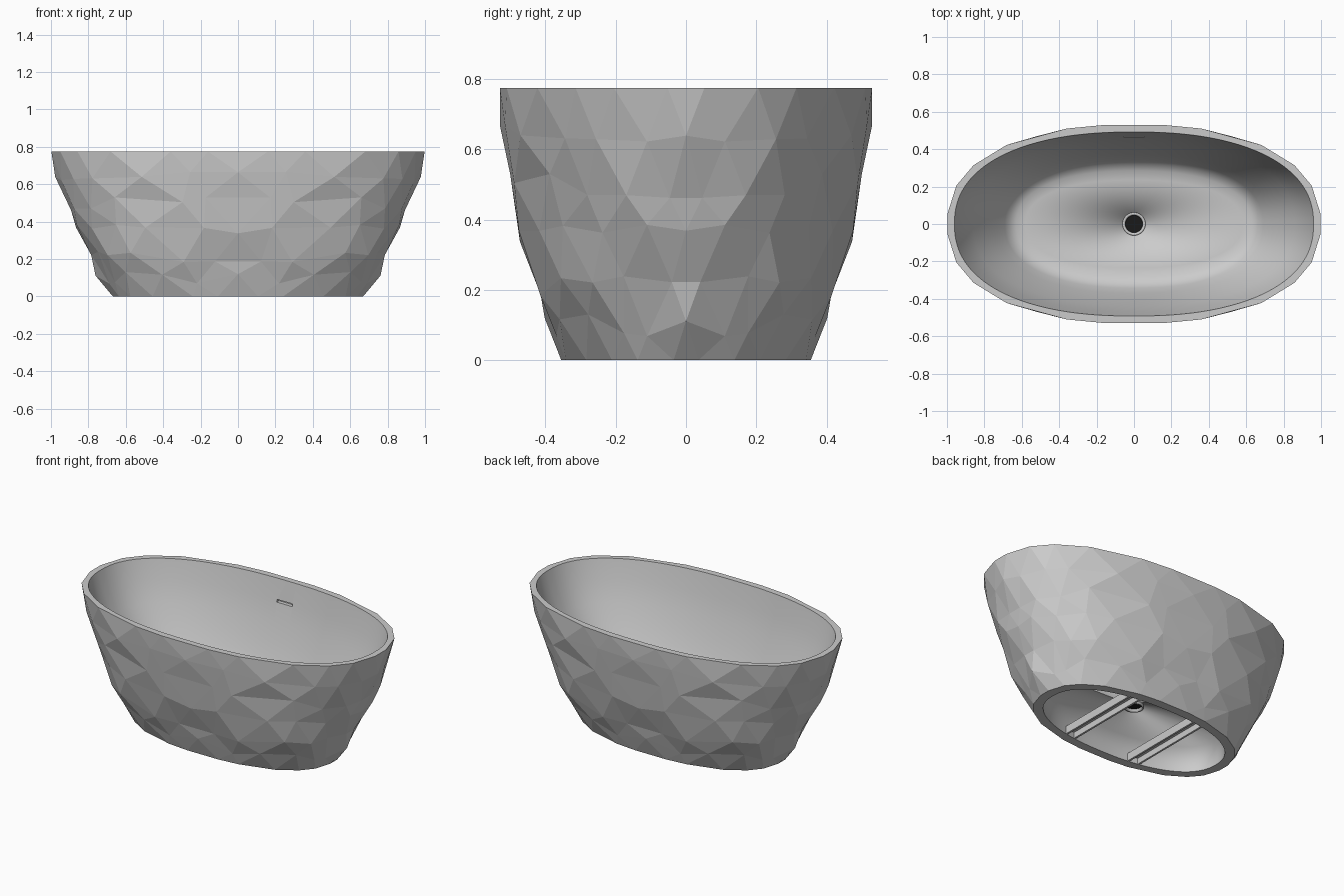
import bpy, bmesh, random
from math import sin, cos, pi, radians, copysign
from mathutils import Vector

if "Cube" in bpy.data.objects:
    bpy.data.objects.remove(bpy.data.objects["Cube"])

random.seed(7)


def oval(a, b, z, t, p=2.3):
    """Point on a superellipse at angle t (degrees)."""
    c, s = cos(radians(t)), sin(radians(t))
    return Vector((a * copysign(abs(c) ** (2 / p), c), b * copysign(abs(s) ** (2 / p), s), z))


def add_object(name, bm):
    bmesh.ops.recalc_face_normals(bm, faces=bm.faces)
    me = bpy.data.meshes.new(name)
    bm.to_mesh(me)
    bm.free()
    ob = bpy.data.objects.new(name, me)
    bpy.context.collection.objects.link(ob)
    return ob


def mark_sharp(bm, angle=32):
    for e in bm.edges:
        if len(e.link_faces) == 2 and e.calc_face_angle(0) > radians(angle):
            e.smooth = False


# Outer wall profile: height, half length, half width
PROFILE = [(0, .67, .357), (.1, .735, .40), (.27, .82, .455),
           (.37, .865, .478), (.6, .957, .518), (.775, 1.0, .533)]


def outer_size(z):
    for (z0, a0, b0), (z1, a1, b1) in zip(PROFILE, PROFILE[1:]):
        if z <= z1:
            f = (z - z0) / (z1 - z0)
            return a0 + (a1 - a0) * f, b0 + (b1 - b0) * f
    return PROFILE[-1][1:]


# Facet corner angles, mirrored into all four quarters
Q = [4, 19.5, 33, 50, 72, 83]
EVEN = Q + [180 - q for q in Q[::-1]] + [180 + q for q in Q] + [360 - q for q in Q[::-1]]
N = len(EVEN)
ODD = [(EVEN[j] + (EVEN[j - 1] - (360 if j == 0 else 0))) / 2 for j in range(N)]

bm = bmesh.new()

# Faceted outside: staggered rings with symmetric jitter
heights = [0, .105, .215, .355, .50, .65, .775]
rings = []
for r, h in enumerate(heights):
    jit, ring = {}, []
    for t in (ODD if r % 2 else EVEN):
        c, s = cos(radians(t)), sin(radians(t))
        key = (round(abs(c) * 50), round(abs(s) * 50))
        if key not in jit:
            jit[key] = [random.uniform(-1, 1) for _ in range(3)]
        dz, dt, dr = jit[key] if 0 < r < len(heights) - 1 else (0, 0, 0)
        side = 0 if abs(c * s) < 1e-6 else copysign(1, c * s)
        z = h + dz * .04
        a, b = outer_size(z)
        k = 1 + dr * (.03 if r < 3 else .012)
        ring.append(bm.verts.new(oval(a * k, b * k, z, t + side * dt * 3)))
    rings.append(ring)
for r in range(len(rings) - 1):
    e, o = (rings[r], rings[r + 1]) if r % 2 == 0 else (rings[r + 1], rings[r])
    for j in range(N):
        k = (j + 1) % N
        bm.faces.new((e[j], e[k], o[k]))
        bm.faces.new((o[j], o[k], e[j]))

# Smooth inside: base pocket, drain hole, floor, basin wall
SUB = 6
fine = []
for j in range(N):
    t0, t1 = EVEN[j], EVEN[(j + 1) % N] + (360 if j == N - 1 else 0)
    fine += [t0 + (t1 - t0) * k / SUB for k in range(SUB)]
M = len(fine)
INNER = [(.61, .30, 0, 2.3), (.61, .30, .165, 2.3), (.055, .055, .165, 2), (.055, .055, .2, 2),
         (.58, .235, .204, 2.3), (.63, .285, .212, 2.3), (.665, .32, .232, 2.3),
         (.69, .342, .265, 2.3), (.735, .37, .33, 2.3), (.79, .40, .415, 2.3),
         (.86, .438, .53, 2.3), (.92, .468, .65, 2.3), (.96, .492, .775, 2.3)]
inner = [[bm.verts.new(oval(a, b, z, t, p)) for t in fine] for a, b, z, p in INNER]
for u, v in zip(inner, inner[1:]):
    for i in range(M):
        k = (i + 1) % M
        bm.faces.new((u[i], u[k], v[k], v[i])).smooth = True

# Flat rim and foot ring join the facets to the smooth inside
for out, inn in ((rings[0], inner[0]), (rings[-1], inner[-1])):
    for j in range(N):
        arc = [inn[(j * SUB + k) % M] for k in range(SUB, -1, -1)]
        bm.faces.new([out[j], out[(j + 1) % N]] + arc)
mark_sharp(bm)
tub = add_object("tub_body", bm)


def box(bm, centre, size):
    verts = bmesh.ops.create_cube(bm, size=1)["verts"]
    for v in verts:
        v.co = Vector(centre) + Vector(v.co[i] * size[i] for i in range(3))


# Overflow slot cut into the back inner wall
bm = bmesh.new()
box(bm, (0, .466, .645), (.11, .045, .016))
cutter = add_object("overflow_cutter", bm)
cutter.hide_render = True
mod = tub.modifiers.new("overflow_slot", 'BOOLEAN')
mod.operation, mod.solver, mod.object = 'DIFFERENCE', 'EXACT', cutter
bpy.context.view_layer.objects.active = tub
bpy.ops.object.modifier_apply(modifier=mod.name)
bpy.data.objects.remove(cutter)

# Support channels under the tub, open side down
for name, x in (("left_support_channel", -.235), ("right_support_channel", .235)):
    bm = bmesh.new()
    for dx in (-.034, .034):
        box(bm, (x + dx, 0, .025), (.012, .62, .05))
    box(bm, (x, 0, .044), (.056, .62, .012))
    add_object(name, bm)


def revolve(name, profile, n=48):
    bm = bmesh.new()
    loops = [[bm.verts.new((r * cos(2 * pi * i / n), r * sin(2 * pi * i / n), z))
              for i in range(n)] for r, z in profile]
    for u, v in zip(loops, loops[1:] + loops[:1]):
        for i in range(n):
            k = (i + 1) % n
            bm.faces.new((u[i], u[k], v[k], v[i])).smooth = True
    mark_sharp(bm)
    return add_object(name, bm)


# Drain collar and dark plug
revolve("drain_collar", [(.046, .15), (.055, .15), (.055, .2), (.062, .2),
                         (.061, .205), (.057, .208), (.05, .206), (.046, .2)])
bm = bmesh.new()
bmesh.ops.create_cone(bm, cap_ends=True, segments=48, radius1=.046, radius2=.046, depth=.012)
bmesh.ops.translate(bm, verts=bm.verts, vec=(0, 0, .175))
plug = add_object("drain_plug", bm)
dark = bpy.data.materials.new("dark")
dark.diffuse_color = (.01, .01, .01, 1)
dark.use_nodes = True
dark.node_tree.nodes["Principled BSDF"].inputs["Base Color"].default_value = dark.diffuse_color
plug.data.materials.append(dark)
